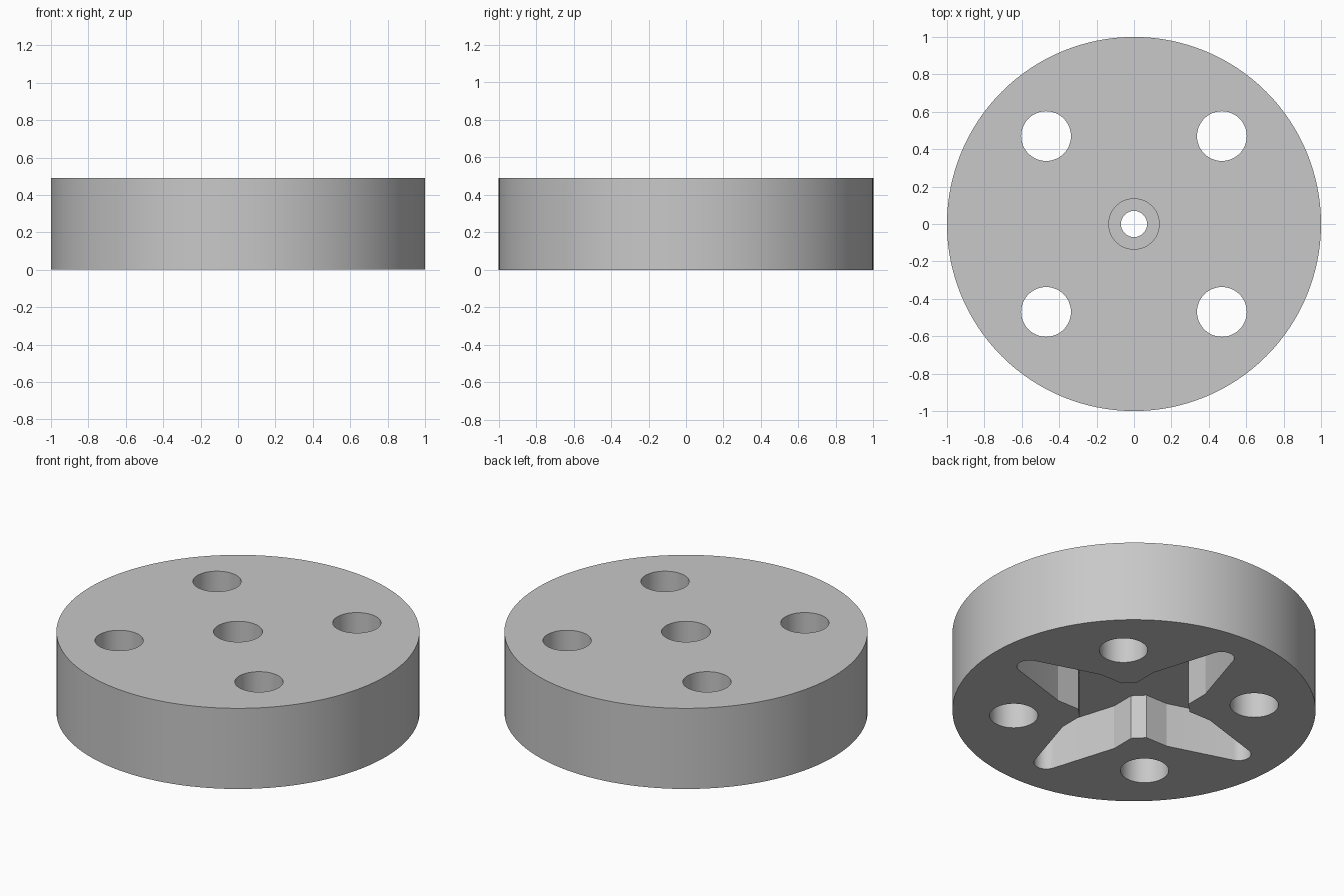
import bpy, bmesh
from math import cos, sin, pi, radians

cube = bpy.data.objects.get("Cube")
if cube:
    bpy.data.objects.remove(cube, do_unlink=True)

HEIGHT = 0.49
POCKET_TOP = 0.27
BORE_FLOOR = 0.325
OVER = 0.1  # overshoot so cuts pass cleanly through a face

grey = bpy.data.materials.new("plain grey")
grey.use_nodes = True
grey.diffuse_color = (0.58, 0.58, 0.58, 1)
grey.node_tree.nodes["Principled BSDF"].inputs["Base Color"].default_value = (0.58, 0.58, 0.58, 1)


def prism(name, outline, z0, z1):
    """Solid extruded upward from a counter-clockwise outline."""
    bm = bmesh.new()
    base = bm.faces.new([bm.verts.new((x, y, z0)) for x, y in outline])
    top = bmesh.ops.extrude_face_region(bm, geom=[base], use_keep_orig=True)
    verts = [g for g in top["geom"] if isinstance(g, bmesh.types.BMVert)]
    bmesh.ops.translate(bm, verts=verts, vec=(0, 0, z1 - z0))
    bmesh.ops.recalc_face_normals(bm, faces=bm.faces)
    mesh = bpy.data.meshes.new(name)
    bm.to_mesh(mesh)
    bm.free()
    mesh.materials.append(grey)
    obj = bpy.data.objects.new(name, mesh)
    bpy.context.collection.objects.link(obj)
    return obj


def circle(radius, cx=0.0, cy=0.0, sides=48):
    return [(cx + radius * cos(2 * pi * i / sides), cy + radius * sin(2 * pi * i / sides))
            for i in range(sides)]


def cross_outline():
    """Four tapered arms with round tips, meeting at chamfered inner corners."""
    tip = [(0.75 + 0.07 * cos(radians(a)), 0.07 * sin(radians(a))) for a in range(-72, 73, 12)]
    arm = [(0.245, -0.185), (0.39, -0.185)] + tip + [(0.39, 0.185), (0.245, 0.185)]
    points = []
    for c, s in ((1, 0), (0, 1), (-1, 0), (0, -1)):
        points += [(x * c - y * s, x * s + y * c) for x, y in arm]
    return points


# Round body
wheel = prism("wheel_body", circle(1.0, sides=128), 0, HEIGHT)

# Cutters: cross pocket below, centre screw hole, its counterbore, four through holes
cutters = [
    prism("cross_pocket_cutter", cross_outline(), -OVER, POCKET_TOP),
    prism("screw_hole_cutter", circle(0.07), OVER, HEIGHT + OVER),
    prism("counterbore_cutter", circle(0.135), BORE_FLOOR, HEIGHT + OVER),
]
for sx in (-1, 1):
    for sy in (-1, 1):
        cutters.append(prism("round_hole_cutter", circle(0.133, 0.47 * sx, 0.47 * sy),
                             -OVER, HEIGHT + OVER))

for cutter in cutters:
    cutter.hide_render = True
    mod = wheel.modifiers.new(cutter.name, "BOOLEAN")
    mod.operation = "DIFFERENCE"
    mod.solver = "EXACT"
    mod.object = cutter

# Bake the cuts and drop the cutters
depsgraph = bpy.context.evaluated_depsgraph_get()
cut_mesh = bpy.data.meshes.new_from_object(wheel.evaluated_get(depsgraph))
wheel.modifiers.clear()
wheel.data = cut_mesh
for cutter in cutters:
    bpy.data.objects.remove(cutter, do_unlink=True)

# Smooth round walls, sharp rims
bpy.ops.object.select_all(action="DESELECT")
wheel.select_set(True)
bpy.context.view_layer.objects.active = wheel
bpy.ops.object.shade_smooth_by_angle(angle=radians(15))
